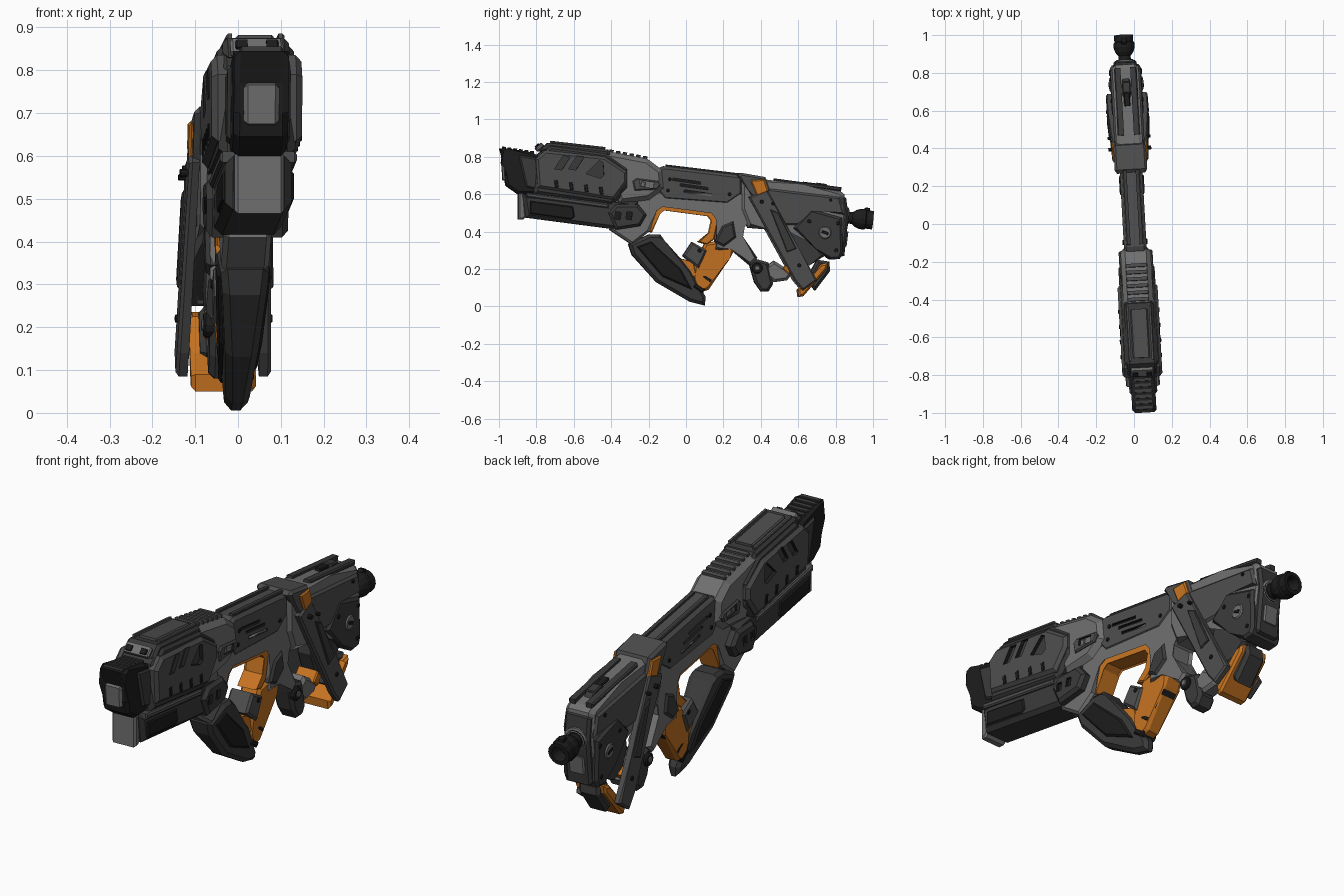
import bpy, bmesh, math
from mathutils import Vector, Matrix

YAW = math.radians(3.2)   # the whole model is turned slightly on the grid

def material(name, r, g=None, b=None):
    m = bpy.data.materials.new(name)
    m.diffuse_color = (r, r if g is None else g, r if b is None else b, 1)
    return m

LIGHT, MID = material("light_grey", .16), material("mid_grey", .075)
DARK, BLACK = material("dark_grey", .042), material("black", .012)
ORANGE = material("orange", .56, .17, .015)

def finish(name, bm, mat):
    bmesh.ops.recalc_face_normals(bm, faces=bm.faces)
    me = bpy.data.meshes.new(name)
    bm.to_mesh(me)
    bm.free()
    me.materials.append(mat)
    ob = bpy.data.objects.new(name, me)
    bpy.context.collection.objects.link(ob)
    ob.rotation_euler.z = YAW
    return ob

def plate(name, polys, w, mat, bev=.012, inner=None):
    """Extrude (y, z) profiles across x with chamfered sides.
    w: half width, or (top, bottom) half widths. inner: gives a mirrored pair."""
    polys = polys if isinstance(polys[0][0], tuple) else [polys]
    w0, w1 = w if isinstance(w, tuple) else (w, w)
    bm = bmesh.new()
    rims = []
    for pts in polys:
        zs = [p[1] for p in pts]
        k = lambda z: 1 + (w1 / w0 - 1) * (max(zs) - z) / (max(zs) - min(zs))
        for a, b in ([(-w0, w0)] if inner is None else [(inner, w0), (-w0, -inner)]):
            ra, rb = [[bm.verts.new((x * k(z), y, z)) for y, z in pts] for x in (a, b)]
            caps = [(bm.faces.new(ra), a), (bm.faces.new(rb), b)]
            for i in range(len(pts)):
                j = (i + 1) % len(pts)
                bm.faces.new((ra[i], ra[j], rb[j], rb[i]))
            for f, x in caps:
                if inner is None or abs(x) > inner + 1e-6:
                    rims += f.edges[:]
    if bev:
        bmesh.ops.bevel(bm, geom=rims, offset=bev, segments=1, profile=.5,
                        affect='EDGES', clamp_overlap=True)
    return finish(name, bm, mat)

def recess(ob, polys, w, depth):
    """Cut black pockets into both sides of a part."""
    cutter = plate("pocket_cutter", polys, w + .05, BLACK, 0, w - depth)
    cutter.hide_render = True
    cutter.data.materials.clear()
    for m in (ob.data.materials[0], BLACK):
        cutter.data.materials.append(m)
    for p in cutter.data.polygons:
        p.material_index = 1
    ob.data.materials.append(BLACK)
    mod = ob.modifiers.new("pockets", 'BOOLEAN')
    mod.operation, mod.solver, mod.object = 'DIFFERENCE', 'EXACT', cutter
    dg = bpy.context.evaluated_depsgraph_get()
    me = bpy.data.meshes.new_from_object(ob.evaluated_get(dg))
    ob.modifiers.clear()
    ob.data = me
    bpy.data.objects.remove(cutter)

def rect(y, z, ly, lz, deg=-8):
    c, s = math.cos(math.radians(deg)), math.sin(math.radians(deg))
    return [(y + u * ly / 2 * c - v * lz / 2 * s, z + u * ly / 2 * s + v * lz / 2 * c)
            for u, v in ((-1, -1), (1, -1), (1, 1), (-1, 1))]

def ring(y, z, r, n=10):
    return [(y + r * math.cos(math.tau * i / n), z + r * math.sin(math.tau * i / n)) for i in range(n)]

def lathe(name, start, direction, prof, mat, n=14):
    rot = Vector((0, 0, 1)).rotation_difference(Vector(direction)).to_matrix().to_4x4()
    bm = bmesh.new()
    vs = [bm.verts.new((r, 0, d)) for d, r in prof]
    es = [bm.edges.new(p) for p in zip(vs, vs[1:])]
    bmesh.ops.spin(bm, geom=vs + es, axis=(0, 0, 1), cent=(0, 0, 0), angle=math.tau, steps=n)
    bmesh.ops.remove_doubles(bm, verts=bm.verts, dist=1e-5)
    bmesh.ops.transform(bm, matrix=Matrix.Translation(start) @ rot, verts=bm.verts)
    return finish(name, bm, mat)

# Rear butt pad with ribs and button
plate("butt_pad", [(-1, .845), (-.96, .845), (-.83, .825), (-.78, .80), (-.78, .60), (-.90, .60),
                   (-.965, .645), (-.975, .70), (-.975, .77)], .064, BLACK, .014)
plate("butt_cheek", [(-.90, .81), (-.79, .79), (-.79, .62), (-.86, .64)], .074, DARK, .008)
plate("butt_ribs", [rect(-.975 + .03 * i, .846 - .0045 * i, .016, .016) for i in range(6)], .05, DARK, .004)
plate("butt_button", [(-.988, .765), (-.96, .775), (-.96, .67), (-.982, .675)], .042, LIGHT, .01)

# Upper stock shell, cap and side windows
plate("stock_core", [(-.80, .81), (-.73, .865), (-.43, .825), (-.31, .74), (-.31, .63), (-.40, .54),
                     (-.82, .60)], .09, DARK, .02)
shell = plate("stock_side_shell", [(-.81, .79), (-.76, .835), (-.44, .80), (-.32, .72), (-.32, .665),
                                   (-.39, .57), (-.80, .635)], .106, MID, .014)
wins = [[(-.71 + d, .735), (-.665 + d, .805), (-.625 + d, .80), (-.67 + d, .73)] for d in (0, .075)]
wins.append([(-.54, .71), (-.47, .78), (-.45, .77), (-.445, .70), (-.465, .685)])
recess(shell, wins, .106, .02)
plate("stock_side_slots", [rect(-.70 + .08 * i, .655 - .012 * i, .018, .04, 8) for i in range(4)],
      .11, BLACK, .002, .09)
plate("stock_top_cap", [(-.79, .83), (-.74, .875), (-.42, .838), (-.40, .80)], .078, DARK, .012)
plate("stock_top_panel", rect(-.58, .862, .26, .012, -6.5), .045, MID, .006)
plate("stock_top_rails", rect(-.58, .862, .29, .014, -6.5), .068, MID, .004, .054)
plate("stock_end_bar", rect(-.785, .852, .045, .02, 43), .062, LIGHT, .006)
plate("stock_end_slots", rect(-.795, .857, .025, .016, 43), .05, BLACK, .003, .022)

# Lower stock box and its light end plate
plate("lower_stock", [(-.88, .60), (-.40, .56), (-.26, .56), (-.29, .44), (-.40, .415), (-.86, .475)],
      .078, DARK, .018)
plate("lower_stock_panel", [(-.84, .565), (-.61, .535), (-.60, .48), (-.62, .465), (-.84, .495)],
      .084, BLACK, .006)
plate("lower_stock_rail", [(-.86, .61), (-.42, .55), (-.42, .525), (-.86, .585)], .09, MID, .006)
plate("lower_end_plate", [(-.90, .61), (-.87, .61), (-.86, .48), (-.875, .465), (-.90, .465)], .058, LIGHT, .008)
hexes = plate("hex_panel", [(-.42, .50), (-.38, .545), (-.26, .545), (-.215, .49), (-.25, .43), (-.38, .41)],
              .096, DARK, .014)
recess(hexes, [rect(-.37 + .06 * i, .485, .03, .04) for i in range(2)], .096, .012)

# Light mid section with top ribs and side window
plate("mid_section", [(-.46, .82), (-.42, .83), (-.21, .79), (-.13, .73), (-.12, .63), (-.20, .57),
                      (-.36, .55)], .08, LIGHT, .024)
plate("mid_ribs", [rect(-.40 + .036 * i, .827 - .0068 * i, .018, .022, -10) for i in range(6)], .058, MID, .004)
port = plate("side_port", [(-.29, .67), (-.27, .685), (-.15, .67), (-.14, .65), (-.16, .625), (-.28, .62)],
             .09, MID, .006)
recess(port, rect(-.215, .653, .075, .032), .09, .014)
plate("port_latch", rect(-.235, .653, .025, .028), .086, LIGHT, .003)

# Central receiver
recv = plate("receiver", [(-.16, .735), (-.12, .75), (.30, .70), (.30, .60), (.22, .545), (-.12, .57), (-.16, .62)],
             .06, MID, .014)
recess(recv, [rect(c, z, 0.15, .013) for c, z in ((.0, .67), (.04, .64), (.06, .607))], .06, .012)
plate("receiver_top_rails", rect(.09, .727, .40, .016, -6.8), .045, DARK, .004, .024)
plate("receiver_screws", [ring(-.09, .68, .009), ring(.23, .60, .009), ring(-.1, .62, .009)], .066, BLACK, .002)

# Lower frame and orange hand-hole lining
plate("lower_frame", [(-.25, .62), (.30, .60), (.40, .60), (.38, .50), (.30, .43), (.29, .37), (.38, .26),
                      (.34, .22), (.24, .32), (.15, .30), (.17, .47), (.14, .51), (-.13, .545), (-.17, .52),
                      (-.20, .40), (-.29, .33), (-.41, .41), (-.38, .52)], .056, LIGHT, .012)
plate("hand_hole_lining", [(-.20, .40), (-.17, .525), (-.13, .548), (.14, .515), (.172, .47), (.15, .36),
                           (.11, .33), (.06, .345), (.125, .39), (.14, .46), (.12, .488), (-.12, .52),
                           (-.145, .50), (-.185, .395)], .046, ORANGE, .006)

# Hand guard sweeping down to the grip toe
plate("hand_guard", [(-.31, .335), (-.20, .385), (-.14, .385), (-.12, .355), (.03, .19), (.105, .05),
                     (.10, .005), (.02, .025), (-.16, .13), (-.29, .275)], (.062, .026), DARK, .016)
plate("guard_side_panel", [(-.27, .32), (-.19, .35), (-.03, .20), (.03, .09), (-.13, .16)],
      (.064, .044), BLACK, .008)
plate("guard_lining", [(-.12, .30), (-.09, .315), (-.03, .25), (.04, .24), (.06, .15), (.0, .17)], .035, ORANGE, .006)

# Orange grip, finger grooves, trigger housing
plate("grip", [(.04, .22), (.10, .34), (.17, .35), (.26, .31), (.235, .26), (.12, .09), (.06, .07), (.045, .15)],
      (.05, .038), ORANGE, .014)
plate("finger_pads", [rect(.195 - .042 * i, .255 - .052 * i, .062, .027, -35) for i in range(4)], .042, BLACK, .007)
plate("grip_clamp", [(-.02, .27), (.03, .345), (.11, .30), (.065, .205)], .056, MID, .01)
plate("clamp_screw", ring(.07, .30, .011), .06, BLACK, .002)
plate("trigger_housing", [(.15, .345), (.19, .43), (.25, .455), (.265, .37), (.20, .32)], .066, DARK, .01)

# Front body
plate("front_body", [(.29, .695), (.62, .655), (.82, .62), (.845, .60), (.86, .48), (.83, .27), (.76, .255),
                     (.67, .36), (.55, .42), (.45, .43), (.33, .42), (.29, .52)], .07, LIGHT, .02)
plate("front_side_panel", [(.40, .635), (.82, .585), (.845, .49), (.68, .52), (.60, .435), (.46, .435)],
      .08, MID, .01)
plate("front_corner_panel", [(.57, .42), (.665, .52), (.83, .475), (.835, .29), (.82, .255), (.77, .25),
                             (.69, .31)], .084, DARK, .012)
plate("corner_bolt", ring(.74, .395, .034, 14), .09, LIGHT, .005)
plate("bolt_slot", rect(.74, .395, .036, .014, -20), .093, BLACK, .002)
plate("corner_screws", [ring(.655, .455, .01), ring(.81, .445, .01), ring(.80, .30, .01), ring(.77, .57, .008)],
      .088, BLACK, .002)
plate("front_top_rails", rect(.65, .65, .36, .022, -7.5), .06, DARK, .006, .026)
plate("front_top_slot", rect(.69, .652, .13, .014, -7.5), .016, BLACK, .004)
plate("front_sight", [(.67, .645), (.70, .662), (.75, .655), (.77, .63)], .022, DARK, .005)
plate("nose_frame", [(.80, .61), (.855, .58), (.868, .48), (.845, .27), (.81, .265)], .062, DARK, .012)
plate("nose_insert", [(.84, .40), (.868, .40), (.858, .32), (.83, .32)], .038, LIGHT, .006)

# Barrel and muzzle
lathe("muzzle", (0, .835, .478), (0, .995, -.1),
      [(0, .05), (.035, .046), (.035, .032), (.055, .032), (.075, .047), (.10, .056), (.125, .056),
       (.13, .05), (.166, .051), (.166, .034), (.11, .03), (.11, 0)], BLACK)
lathe("barrel_collar", (0, .845, .477), (0, .995, -.1), [(0, .0), (0, .055), (.02, .055), (.026, .04)], LIGHT)
plate("muzzle_fin", [(.92, .50), (.965, .53), (.985, .525), (.985, .49)], .014, BLACK, .003)

# Side straps with saddle, orange tabs and foot
plate("strap_saddle", [(.27, .70), (.29, .715), (.42, .692), (.445, .62), (.36, .57), (.33, .62)], .086, MID, .012)
plate("side_straps", [(.33, .585), (.43, .625), (.60, .31), (.695, .14), (.62, .085), (.575, .14)],
      (.094, .112), MID, .008, .07)
plate("strap_inlays", [(.445, .52), (.49, .50), (.585, .31), (.535, .29)], (.106, .113), DARK, .004, .09)
plate("strap_screws", [ring(.40, .56, .01), ring(.60, .22, .01), ring(.46, .55, .008)], .114, BLACK, .002, .09)
plate("orange_tabs", [(.34, .675), (.415, .68), (.437, .615), (.375, .59)], .095, ORANGE, .006, .078)
plate("orange_foot", [(.60, .05), (.625, .055), (.75, .20), (.757, .235), (.715, .225), (.66, .14), (.595, .09)],
      .076, ORANGE, .01)
plate("foot_pod", [(.64, .14), (.69, .085), (.77, .19), (.765, .24), (.70, .25)], .052, DARK, .014)

# Folded fore-handle mechanism between the straps
plate("mechanism_block", [(.54, .43), (.66, .37), (.74, .27), (.66, .22), (.62, .20), (.55, .24), (.52, .32)],
      .042, DARK, .012)
plate("fore_handle", [(.335, .235), (.37, .255), (.44, .235), (.465, .12), (.44, .08), (.40, .08), (.365, .13)],
      .046, DARK, .014)
plate("handle_pivot", ring(.378, .205, .03, 12), .06, BLACK, .005)
plate("pivot_cap", ring(.378, .205, .015, 10), .065, LIGHT, .003)
plate("mechanism_link", [(.42, .21), (.47, .245), (.57, .18), (.54, .14), (.47, .13), (.43, .16)], .04, LIGHT, .014)
plate("mechanism_catch", [(.515, .20), (.55, .24), (.58, .21), (.55, .17)], .05, ORANGE, .006)
